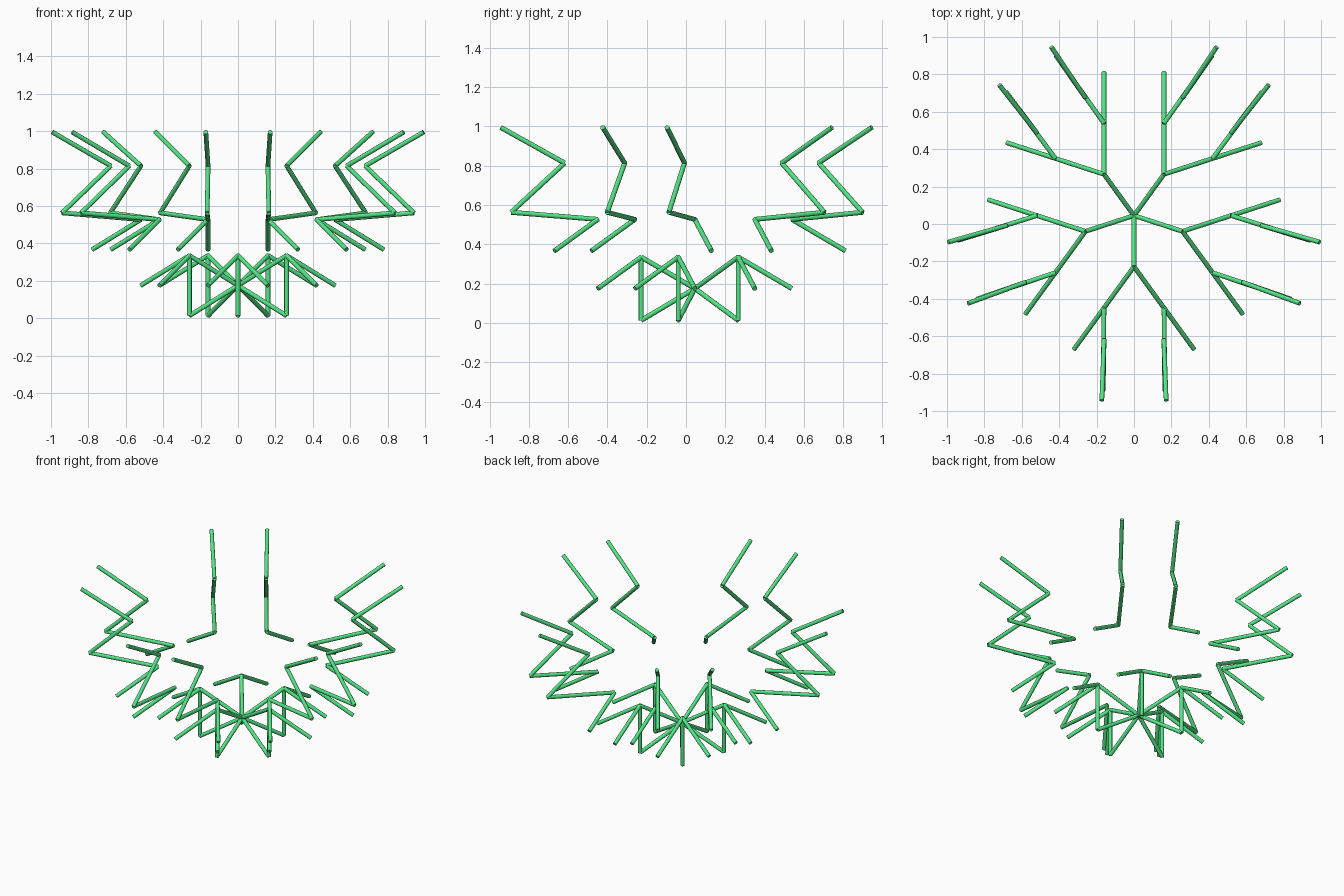
import bpy
import math
from mathutils import Vector, Matrix

if "Cube" in bpy.data.objects:
    bpy.data.objects.remove(bpy.data.objects["Cube"])

R = 0.0125                 # rod radius
STEP = 0.273               # horizontal run of a sloped rod
AXIS = Vector((0, 0.045, 0))

green = bpy.data.materials.new("green")
green.diffuse_color = (0.09, 0.78, 0.24, 1)
green.use_nodes = True
green.node_tree.nodes["Principled BSDF"].inputs["Base Color"].default_value = green.diffuse_color


def rod(name, a, b):
    d = b - a
    bpy.ops.mesh.primitive_cylinder_add(vertices=12, radius=R, depth=d.length,
                                        location=(a + b) / 2)
    ob = bpy.context.object
    ob.name = name
    ob.rotation_euler = d.to_track_quat('Z', 'Y').to_euler()
    ob.data.materials.append(green)
    bpy.ops.object.shade_smooth_by_angle(angle=math.radians(40))


s, c = STEP * math.sin(math.radians(36)), STEP * math.cos(math.radians(36))

# Rods of one arm on its centre line, then of one branch (mirrored)
centre = Vector((0, 0, 0.175))
low = Vector((0, -STEP, 0.013))
high = Vector((0, -STEP, 0.335))
fork_tip = Vector((s, -STEP - c, 0.175))
joint = Vector((s, -STEP - c, 0.527))
stub_tip = Vector((2 * s, -STEP - 2 * c, 0.367))
elbow = Vector((0.165, -0.935, 0.563))
knee = Vector((0.16, -0.663, 0.814))
tip = Vector((0.172, -0.988, 0.995))

arm = [("lower_spoke", centre, low), ("upper_spoke", centre, high),
       ("post", low, high)]
branch = [("fork", high, fork_tip), ("stub", stub_tip, joint),
          ("lower_zigzag", joint, elbow), ("middle_zigzag", elbow, knee),
          ("upper_zigzag", knee, tip)]

# Five arms around the axis
for i in range(5):
    turn = Matrix.Translation(AXIS) @ Matrix.Rotation(math.radians(72 * i), 4, 'Z')
    for name, a, b in arm:
        rod(name, turn @ a, turn @ b)
    for side in (1, -1):
        m = turn @ Matrix.Diagonal((side, 1, 1, 1))
        for name, a, b in branch:
            rod(name, m @ a, m @ b)
